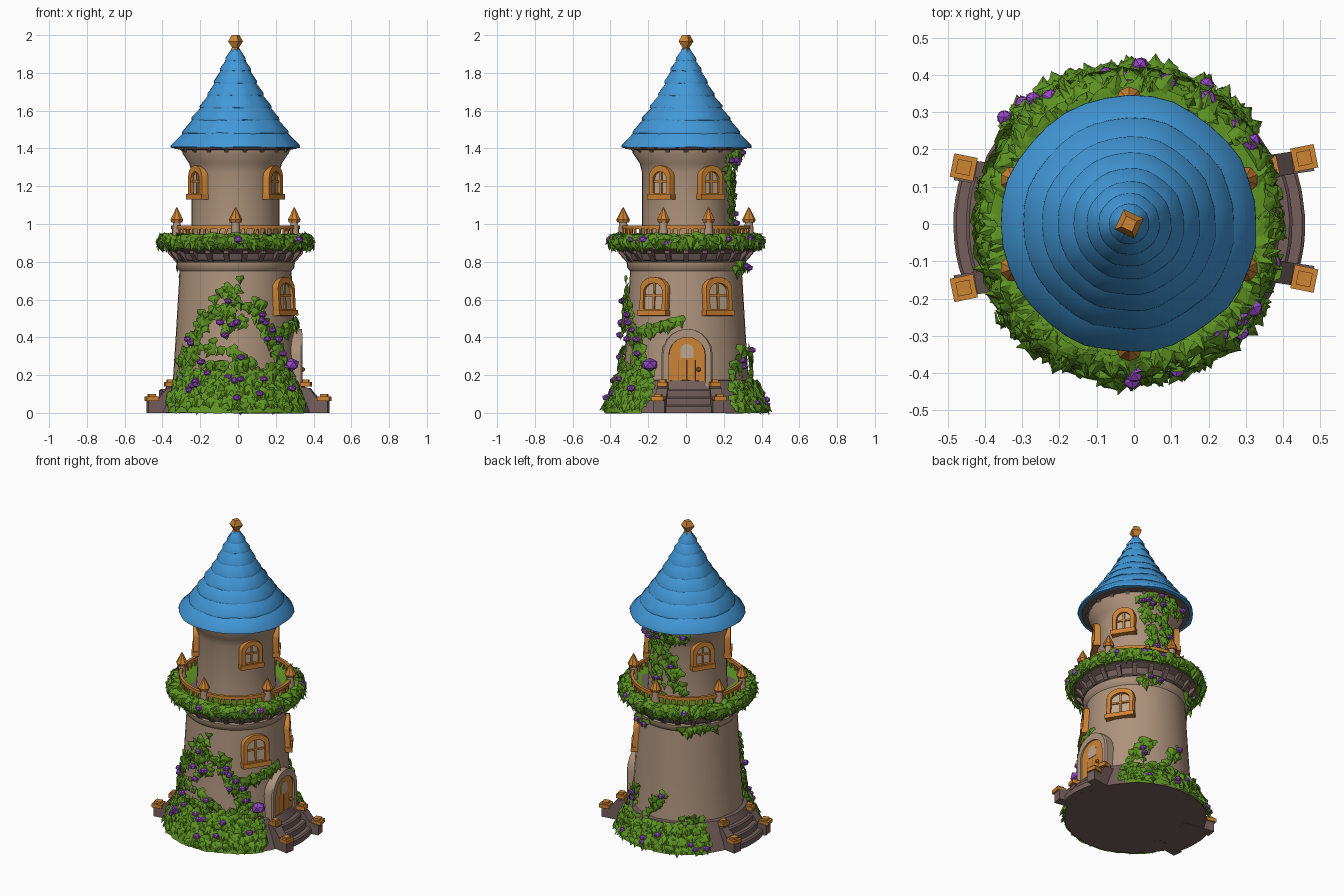
import bpy, bmesh, math, random
from mathutils import Matrix, Vector

if "Cube" in bpy.data.objects:
    bpy.data.objects.remove(bpy.data.objects["Cube"])

random.seed(7)
R = random.uniform
CX = -0.013  # tower axis


def material(name, rgb):
    m = bpy.data.materials.new(name)
    m.diffuse_color = [((c / 255 + 0.055) / 1.055) ** 2.4 for c in rgb] + [1]
    m.use_nodes = True
    m.node_tree.nodes["Principled BSDF"].inputs["Base Color"].default_value = m.diffuse_color
    return m


WALL = material("tan plaster", (174, 147, 124))
STONE = material("mauve stone", (116, 95, 92))
ROOF = material("blue shingle", (66, 152, 216))
WOOD = material("orange wood", (205, 131, 52))
LEAF = material("leaf green", (94, 148, 34))
BLOOM = material("purple bloom", (152, 72, 202))
GLASS = material("pale glass", (190, 168, 144))


def finish(name, bm, mat, angle=35, recalc=True):
    if recalc:
        bmesh.ops.recalc_face_normals(bm, faces=bm.faces)
    me = bpy.data.meshes.new(name)
    bm.to_mesh(me)
    bm.free()
    me.materials.append(mat)
    if angle:
        for p in me.polygons:
            p.use_smooth = True
        me.set_sharp_from_angle(angle=math.radians(angle))
    ob = bpy.data.objects.new(name, me)
    bpy.context.collection.objects.link(ob)
    return ob


def lathe(name, prof, mat, segs=40, a0=0, a1=360, wobble=0.0, angle=35, closed=False):
    """Revolve (radius, z) points around the tower axis."""
    bm = bmesh.new()
    full = a1 - a0 == 360
    rings = []
    for i in range(segs if full else segs + 1):
        a = math.radians(a0 + (a1 - a0) * i / segs)
        w = 1 + R(-wobble, wobble)
        rings.append([bm.verts.new((CX + r * w * math.cos(a), r * w * math.sin(a), z + R(-wobble, wobble) * 0.3))
                      for r, z in prof])
    n = len(prof)
    for i in range(segs):
        p, q = rings[i], rings[(i + 1) % len(rings)]
        for j in range(n if closed else n - 1):
            k = (j + 1) % n
            bm.faces.new((p[j], q[j], q[k], p[k]))
    if full and not closed:
        bm.faces.new([r[0] for r in rings])
        bm.faces.new([r[-1] for r in rings])
    return finish(name, bm, mat, angle)


def on_wall(az, r, z):
    """Local x runs along the wall, y points outward, z is up."""
    a = math.radians(az)
    return (Matrix.Translation((CX + r * math.cos(a), r * math.sin(a), z))
            @ Matrix.Rotation(a - math.pi / 2, 4, 'Z'))


def prism(name, pts, depth, mat, M, bm=None):
    """Extrude an (x, z) outline from y=-depth to y=0."""
    own = bm is None
    bm = bm or bmesh.new()
    f = [bm.verts.new(M @ Vector((x, 0, z))) for x, z in pts]
    b = [bm.verts.new(M @ Vector((x, -depth, z))) for x, z in pts]
    bm.faces.new(f)
    bm.faces.new(b[::-1])
    for i in range(len(pts)):
        j = (i + 1) % len(pts)
        bm.faces.new((f[i], b[i], b[j], f[j]))
    if own:
        return finish(name, bm, mat, 30)


def rect(x0, x1, z0, z1):
    return [(x0, z0), (x1, z0), (x1, z1), (x0, z1)]


def arch(w, h, rise, lift=0.0, n=10):
    top = [(w / 2 * math.cos(math.pi * i / n), h - rise + rise * math.sin(math.pi * i / n)) for i in range(n + 1)]
    return [(-w / 2, lift), (w / 2, lift)] + top


def arch_frame(name, outer, inner, depth, mat, M):
    bm = bmesh.new()
    loops = [[bm.verts.new(M @ Vector((x * k, y, z))) for x, z in pts]
             for pts, y, k in ((outer, -depth, 1), (outer, -0.008, 1), (outer, 0, 0.94), (inner, 0, 1.05), (inner, -depth, 1))]
    for p, q in zip(loops, loops[1:]):
        for i in range(len(p)):
            j = (i + 1) % len(p)
            bm.faces.new((p[i], p[j], q[j], q[i]))
    return finish(name, bm, mat, 30)


# tower walls and foundation
WALLS = [(0.345, 0.02), (0.338, 0.12), (0.33, 0.2), (0.317, 0.4), (0.305, 0.6), (0.296, 0.75),
         (0.312, 0.77), (0.314, 0.795), (0.30, 0.81)]
lathe("lower_tower", WALLS, WALL)
lathe("upper_tower", [(0.24, 0.9), (0.233, 1.0), (0.232, 1.27), (0.245, 1.32), (0.282, 1.375), (0.282, 1.4)], WALL)
lathe("foundation", [(0.425, 0), (0.41, 0.04), (0.378, 0.12), (0.355, 0.17), (0.3, 0.18)], STONE, 28, wobble=0.008)
# balcony deck with corbels
lathe("balcony", [(0.29, 0.79), (0.318, 0.81), (0.33, 0.845), (0.368, 0.865), (0.37, 0.92), (0.2, 0.925)], STONE)
for name, n, r, z, w in (("balcony_corbels", 22, 0.358, 0.80, 0.028), ("eave_corbels", 18, 0.3, 1.355, 0.024)):
    bm = bmesh.new()
    for i in range(n):
        M = on_wall(360 * i / n, r, z) @ Matrix.Rotation(math.pi / 2, 4, 'Z') @ Matrix.Translation((0, w / 2, 0))
        prism("", [(-0.06, 0), (-0.04, 0), (0, 0.045), (0, 0.07), (-0.06, 0.07)], w, STONE, M, bm)
    finish(name, bm, STONE, 0)

# roof of stepped shingle rows
steps = [(0.345, 1.405), (0.285, 1.48), (0.235, 1.55), (0.192, 1.615), (0.15, 1.68), (0.115, 1.745),
         (0.083, 1.81), (0.055, 1.865), (0.026, 1.925)]
prof = [(0.26, 1.40)]
for (r0, z0), (r1, z1) in zip(steps, steps[1:]):
    prof += [(r0, z0), (r0 - 0.001, z0 + 0.012), (r1 - 0.006, z1 + 0.002)]
lathe("roof", prof, ROOF, 36, wobble=0.012, angle=45)
lathe("eave_underside", [(0.22, 1.385), (0.322, 1.398), (0.322, 1.404)], STONE, 36)
lathe("finial", [(0.02, 1.87), (0.033, 1.905), (0.02, 1.935), (0.042, 1.967), (0.022, 2.0)], WOOD, 4, 20, 380, angle=0)

# balcony railing
lathe("handrail", [(0.323, 0.973), (0.341, 0.973), (0.341, 0.993), (0.323, 0.993)], WOOD, 48, closed=True)
bm = bmesh.new()
for i in range(54):
    M = on_wall(i * 360 / 54, 0.337, 0.92) @ Matrix.Rotation(R(-0.2, 0.2), 4, 'Y')
    prism("", [(-0.004, 0), (0.004, 0), (0.007, 0.056), (-0.007, 0.056)], 0.01, WOOD, M, bm)
finish("balusters", bm, WOOD, 0)
for az in (21, 90, 159, 201, 270, 339):
    for name, mat, r1, r2, z, h in (("rail_post", WALL, 0.028, 0.021, 0.965, 0.10),
                                    ("post_cap_rim", WOOD, 0.03, 0.036, 1.015, 0.016),
                                    ("post_cap", WOOD, 0.036, 0.003, 1.055, 0.066)):
        bm = bmesh.new()
        bmesh.ops.create_cone(bm, cap_ends=True, segments=8, radius1=r1, radius2=r2, depth=h,
                              matrix=on_wall(az, 0.333, z))
        finish(name, bm, mat, 0 if mat == WOOD else 50)

# windows
for az, r, z, w, h in [(s * 33, 0.33, 0.515, 0.172, 0.205) for s in (1, -1)] + \
                      [(a, 0.256, 1.13, 0.142, 0.18) for a in (33, -33, 147, 213)]:
    M = on_wall(az, r, z)
    if z < 1:
        M = M @ Matrix.Rotation(0.06, 4, 'X')
    arch_frame("window_frame", arch(w, h, 0.06), arch(w - 0.06, h - 0.032, 0.045, 0.035), 0.05, WOOD, M)
    back = M @ Matrix.Translation((0, -0.017, 0))
    prism("window_pane", arch(w - 0.05, h - 0.028, 0.045, 0.03), 0.009, GLASS, back)
    bars = M @ Matrix.Translation((0, -0.009, 0))
    prism("window_mullion", rect(-0.006, 0.006, 0.03, h - 0.03), 0.012, WOOD, bars)
    prism("window_crossbar", rect(-w / 2 + 0.03, w / 2 - 0.03, h * 0.5, h * 0.5 + 0.011), 0.012, WOOD, bars)
    prism("window_sill", rect(-w / 2 - 0.004, w / 2 + 0.004, 0, 0.03), 0.05, WOOD, M @ Matrix.Translation((0, 0.008, 0)))

# door with stone surround
D = on_wall(1, 0.352, 0.12)
arch_frame("door_surround", arch(0.27, 0.325, 0.135), arch(0.185, 0.28, 0.092, 0.005), 0.08, WALL, D)
prism("door", arch(0.19, 0.283, 0.095), 0.04, WOOD, D @ Matrix.Translation((0, -0.01, 0)))
for x in (-0.045, 0, 0.045):
    prism("door_groove", rect(x - 0.002, x + 0.002, 0.01, 0.16), 0.003, STONE, D @ Matrix.Translation((0, -0.008, 0)))
prism("door_window", [(x, z + 0.17) for x, z in arch(0.07, 0.075, 0.035)], 0.005, GLASS, D @ Matrix.Translation((0, -0.007, 0)))
bm = bmesh.new()
bmesh.ops.create_icosphere(bm, subdivisions=1, radius=0.014, matrix=D @ Matrix.Translation((-0.06, 0.004, 0.11)))
finish("door_knob", bm, WOOD, 0)

# stairs on both sides
for s, y0 in ((1, 0.015), (-1, -0.01)):
    mid = 2 if s > 0 else 181
    for i, r in enumerate((0.472, 0.438, 0.405)):
        h = 0.042 * (i + 1)
        lathe("step", [(0.3, 0), (r, 0), (r, h - 0.008), (r - 0.008, h), (0.3, h)], STONE, 8, mid - 18, mid + 18, 0.002)
    for t in (1, -1):
        y = y0 + t * 0.15
        M = Matrix.Translation((0, y0 + t * 0.085, 0)) @ Matrix.Rotation(s * t * 0.15, 4, 'Z') @ Matrix.Translation((0, 0.03, 0))
        prism("stair_wall", [(s * x, z) for x, z in ((0.28, 0), (0.485, 0), (0.485, 0.065), (0.43, 0.075), (0.385, 0.13), (0.28, 0.15))],
              0.06, STONE, M)
        for x, yy, z, w in ((0.457, y + t * 0.012, 0.062, 0.064), (0.36, y - t * 0.012, 0.14, 0.054)):
            bm = bmesh.new()
            T = Matrix.Translation((s * x, yy, z)) @ Matrix.Rotation(s * t * 0.2, 4, 'Z')
            for size, hh, zz in ((w, 0.024, 0.012), (w * 0.6, 0.014, 0.03)):
                bmesh.ops.create_cube(bm, matrix=T @ Matrix.Translation((0, 0, zz)) @ Matrix.Diagonal((size, size, hh, 1)))
            finish("stair_cap", bm, WOOD, 0)

# ivy and blooms share two meshes
ivy, blooms = bmesh.new(), bmesh.new()
OUTLINE = [(0, 0), (0.42, 0.02), (0.5, 0.38), (0.26, 0.55), (0, 1.05), (-0.26, 0.55), (-0.5, 0.38), (-0.42, 0.02)]


def add_leaf(pos, normal, tip, size):
    n = (normal + Vector((R(-1, 1), R(-1, 1), R(-1, 1))) * 0.4).normalized()
    t = tip + Vector((R(-1, 1), R(-1, 1), R(-1, 1))) * 0.6
    t = (t - n * t.dot(n)).normalized()
    u = t.cross(n)
    rim = [ivy.verts.new(pos + (u * x + t * (y - 0.45)) * size + n * size * (0.05 - 0.3 * abs(x))) for x, y in OUTLINE]
    c = ivy.verts.new(pos + n * size * 0.16)
    for i in range(8):
        ivy.faces.new((c, rim[i], rim[(i + 1) % 8]))


def add_bloom(pos, size):
    M = Matrix.Translation(pos) @ Matrix.Rotation(R(0, 3), 4, 'Z') @ Matrix.Diagonal((size, size, size * 0.8, 1))
    bmesh.ops.create_icosphere(blooms, subdivisions=1, radius=1, matrix=M)


def spot(az, r, z):
    a = math.radians(az)
    out = Vector((math.cos(a), math.sin(a), 0))
    return Vector((CX, 0, z)) + out * r, out


def wall_r(z):
    for (r0, z0), (r1, z1) in zip(WALLS, WALLS[1:]):
        if z <= z1:
            return r0 + (r1 - r0) * (z - z0) / (z1 - z0)
    return 0.232


UP = Vector((0, 0, 1))
# vine strokes: azimuth and height at start and end, spread, leaf count
for a0, z0, a1, z1, spread, count in (
        (218, 0.18, 230, 0.38, 0.035, 26), (226, 0.38, 262, 0.64, 0.03, 30), (270, 0.64, 256, 0.48, 0.025, 14),
        (262, 0.43, 292, 0.56, 0.025, 16), (285, 0.58, 308, 0.36, 0.03, 26), (308, 0.36, 318, 0.18, 0.035, 26),
        (245, 0.36, 280, 0.27, 0.03, 20), (235, 0.22, 312, 0.22, 0.035, 50), (300, 0.38, 325, 0.44, 0.025, 16),
        (325, 0.43, 356, 0.49, 0.022, 16), (270, 0.5, 272, 0.7, 0.02, 8), (45, 0.18, 62, 0.34, 0.035, 20),
        (80, 0.18, 95, 0.32, 0.03, 14), (212, 0.25, 216, 0.38, 0.02, 8), (50, 0.74, 75, 0.79, 0.025, 10),
        (115, 0.76, 160, 0.77, 0.02, 12), (120, 0.18, 140, 0.2, 0.025, 8),
        (60, 1.36, 85, 0.98, 0.045, 45), (70, 1.37, 122, 1.34, 0.03, 36), (85, 1.3, 115, 0.98, 0.05, 45)):
    for i in range(count):
        k = R(0, 1)
        z = z0 + (z1 - z0) * k + R(-spread, spread)
        r = wall_r(z) + (max(0, z - 1.28) * 0.4 if z > 1 else 0)
        p, out = spot(a0 + (a1 - a0) * k + R(-1, 1) * spread * 180, r + R(0.012, 0.028), z)
        add_leaf(p, out, -UP, R(0.045, 0.07))
        if R(0, 1) < 0.04:
            add_bloom(p + out * 0.012, 0.022)

# leafy mounds at the foot, front and back
for a0, a1, top, count in ((210, 330, 0.2, 330), (38, 142, 0.15, 230)):
    lathe("ivy_mound", [(0.43, 0.0), (0.412, 0.06), (0.385, 0.12), (0.35, top - 0.01), (0.32, top - 0.01)], LEAF, 22, a0 + 3, a1 - 3, 0.01)
    for i in range(count):
        z = top * R(0.06, 1)
        p, out = spot(R(a0, a1), 0.437 - 0.42 * z + R(-0.008, 0.01), z + 0.012)
        add_leaf(p, out + UP * 0.5, out * 0.4 - UP, R(0.045, 0.065))
        if i % 36 == 0:
            add_bloom(p + out * 0.01, 0.022)

# balcony garland
bm = bmesh.new()
lathe("garland_core", [(0.31, 0.925), (0.34, 0.94), (0.375, 0.935), (0.395, 0.905), (0.385, 0.87), (0.365, 0.87)],
      LEAF, 40, wobble=0.012)
bm.free()
for i in range(380):
    phi = math.radians(R(-45, 115))
    az = R(0, 360)
    p, out = spot(az, 0.365 + 0.042 * math.cos(phi), 0.9 + 0.038 * math.sin(phi))
    n = out * math.cos(phi) + UP * math.sin(phi)
    add_leaf(p, n, out * math.sin(phi) - UP * math.cos(phi), R(0.045, 0.075))
for az in (18, 34, 43, 58, 75, 92, 122, 272, 310, 320, 326, 345):
    p, out = spot(az, R(0.375, 0.405), R(0.9, 0.925))
    add_bloom(p, 0.027)
# large bloom beside the door, and a few on the front wall
add_bloom(spot(327, 0.352, 0.255)[0], 0.045)
for az, z in ((256, 0.48), (271, 0.48), (239, 0.27), (311, 0.39), (316, 0.13), (271, 0.08)):
    add_bloom(spot(az, wall_r(z) + (0.08 if z < 0.2 else 0.03), z)[0], 0.024)
finish("ivy_leaves", ivy, LEAF, 0, recalc=False)
finish("ivy_blooms", blooms, BLOOM, 0)
